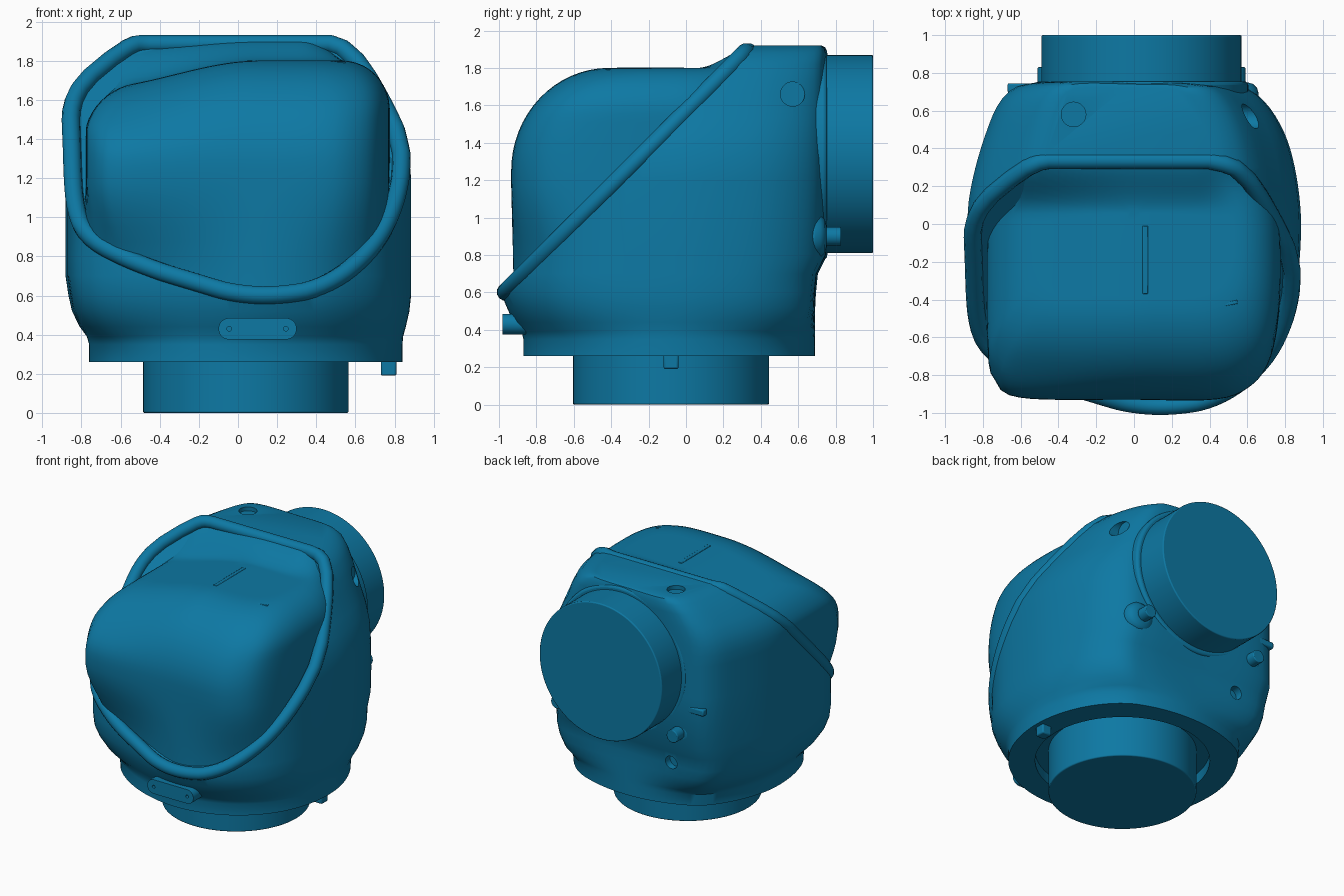
import bpy, bmesh
from math import pi, sqrt, atan2, cos, sin
from mathutils import Vector

if "Cube" in bpy.data.objects:
    bpy.data.objects.remove(bpy.data.objects["Cube"])

N = 128
PLANE = Vector((0, -0.31, 1.25))          # point on the slanted split plane
NORMAL = Vector((0, -1, 1)).normalized()  # points to the cover side


def smooth(t):
    t = max(0.0, min(1.0, t))
    return t * t * (3 - 2 * t)


def outline(pts, c=(0, -0.1)):
    """Closed spline through pts, resampled at N even angles."""
    dense, k = [], len(pts)
    for i in range(k):
        a, b, d, e = (Vector(pts[(i + j) % k]) for j in (-1, 0, 1, 2))
        for s in range(16):
            t = s / 16
            p = 0.5 * (2 * b + (d - a) * t + (2 * a - 5 * b + 4 * d - e) * t * t
                       + (3 * b - a - 3 * d + e) * t ** 3)
            dense.append((atan2(p.y - c[1], p.x - c[0]) % (2 * pi), p))
    dense.sort(key=lambda q: q[0])
    dense = ([(dense[-1][0] - 2 * pi, dense[-1][1])] + dense
             + [(dense[0][0] + 2 * pi, dense[0][1])])
    out, j = [], 0
    for i in range(N):
        ang = 2 * pi * i / N
        while dense[j + 1][0] < ang:
            j += 1
        (a0, p0), (a1, p1) = dense[j], dense[j + 1]
        out.append(p0.lerp(p1, (ang - a0) / max(a1 - a0, 1e-6)))
    return out


def loft(sections):
    bm = bmesh.new()
    rows = [[bm.verts.new(p) for p in s] for s in sections]
    for a, b in zip(rows, rows[1:]):
        for i in range(N):
            j = (i + 1) % N
            bm.faces.new((a[i], a[j], b[j], b[i]))
    bm.faces.new(rows[0][::-1])
    bm.faces.new(rows[-1])
    return bm


def split(bm, **side):
    """Cut on the slanted plane, close the cut, return its points in order."""
    geom = bm.verts[:] + bm.edges[:] + bm.faces[:]
    res = bmesh.ops.bisect_plane(bm, geom=geom, plane_co=PLANE, plane_no=NORMAL, **side)
    edges = [e for e in res['geom_cut'] if isinstance(e, bmesh.types.BMEdge)]
    pts = [v.co.copy() for v in res['geom_cut'] if isinstance(v, bmesh.types.BMVert)]
    bmesh.ops.edgeloop_fill(bm, edges=edges)
    bmesh.ops.recalc_face_normals(bm, faces=bm.faces[:])
    return sorted(pts, key=lambda p: atan2((p.z - 1.25) * 1.41, p.x))


def finish(ob, angle=35):
    bpy.ops.object.select_all(action='DESELECT')
    ob.select_set(True)
    bpy.context.view_layer.objects.active = ob
    bpy.ops.object.shade_smooth_by_angle(angle=angle * pi / 180)
    ob.data.materials.append(paint)
    return ob


def mesh_object(name, bm):
    me = bpy.data.meshes.new(name)
    bm.to_mesh(me)
    bm.free()
    ob = bpy.data.objects.new(name, me)
    bpy.context.collection.objects.link(ob)
    return ob


def cylinder(name, loc, r, depth, axis='Z', bevel=0.0, verts=64):
    rot = {'Z': (0, 0, 0), 'Y': (pi / 2, 0, 0), 'X': (0, pi / 2, 0)}[axis]
    bpy.ops.mesh.primitive_cylinder_add(vertices=verts, radius=r, depth=depth,
                                        location=loc, rotation=rot)
    ob = bpy.context.object
    ob.name = name
    if bevel:
        m = ob.modifiers.new('bevel', 'BEVEL')
        m.width, m.segments = bevel, 3
    return ob


def box(name, loc, size, rot=(0, 0, 0), bevel=0.01):
    bpy.ops.mesh.primitive_cube_add(size=1, location=loc, rotation=rot)
    ob = bpy.context.object
    ob.name, ob.scale = name, size
    bpy.ops.object.transform_apply(location=False, rotation=False, scale=True)
    m = ob.modifiers.new('bevel', 'BEVEL')
    m.width, m.segments = bevel, 2
    return finish(ob)


def cut(target, cutter):
    m = target.modifiers.new('cut', 'BOOLEAN')
    m.operation, m.object, m.solver = 'DIFFERENCE', cutter, 'EXACT'
    bpy.context.view_layer.objects.active = target
    bpy.ops.object.modifier_apply(modifier=m.name)
    bpy.data.objects.remove(cutter)


paint = bpy.data.materials.new('blue_paint')
paint.diffuse_color = (0.004, 0.19, 0.37, 1)
paint.use_nodes = True
paint.node_tree.nodes["Principled BSDF"].inputs["Base Color"].default_value = paint.diffuse_color

# Rear housing: outline scaled level by level, turning into a rounder foot
# (z, left, right, front, back, roundness)
body_line = outline([(0.1, -0.96), (0.42, -0.91), (0.66, -0.75), (0.8, -0.53), (0.86, -0.25),
                     (0.87, 0.1), (0.8, 0.45), (0.65, 0.68), (0.45, 0.74), (0, 0.75),
                     (-0.5, 0.75), (-0.68, 0.68), (-0.79, 0.45), (-0.87, 0.12), (-0.87, -0.2),
                     (-0.85, -0.5), (-0.78, -0.65), (-0.6, -0.76), (-0.28, -0.87)])
foot_line = outline([(0.04 + 0.8 * cos(a), -0.09 + 0.78 * sin(a))
                     for a in [2 * pi * i / 32 for i in range(32)]])
levels = [(0.26, .76, .84, .87, .69, .75), (0.35, .76, .84, .87, .69, .7),
          (0.39, .78, .845, .89, .69, .5), (0.44, .82, .86, .94, .69, .25),
          (0.52, .85, .875, .965, .69, .08), (0.6, .86, .88, .99, .69, 0),
          (0.7, .875, .88, .99, .70, 0), (0.8, .875, .88, .985, .75, 0),
          (1.2, .875, .88, .985, .75, 0), (1.32, .875, .87, .985, .75, 0),
          (1.45, .875, .83, .985, .75, 0), (1.53, .875, .79, .985, .75, 0),
          (1.6, .86, .755, .985, .75, 0), (1.66, .835, .725, .985, .75, 0),
          (1.73, .785, .69, .985, .75, 0), (1.82, .69, .635, .985, .75, 0),
          (1.88, .61, .57, .985, .75, 0), (1.91, .55, .49, .96, .74, 0),
          (1.92, .5, .43, .9, .72, 0)]
sections = []
for z, l, r, f, b, w in levels:
    row = []
    for p, q in zip(body_line, foot_line):
        s = Vector((p.x / 0.87 * (r if p.x > 0 else l),
                    p.y * (b / 0.75 if p.y > 0 else f / 0.96)))
        row.append((*s.lerp(q, w), z))
    sections.append(row)
bm = loft(sections)
rim_pts = split(bm, clear_outer=True)
housing = mesh_object('rear_housing', bm)

# Dimples and the recess around the lower neck
cut(housing, cylinder('cutter', (0.04, -0.08, 0.27), 0.62, 0.14))
cut(housing, cylinder('cutter', (-0.32, 0.58, 1.95), 0.065, 0.12, verts=32))
cut(housing, cylinder('cutter', (0.8, 0.57, 1.66), 0.065, 0.46, 'X', verts=32))
cut(housing, cylinder('cutter', (-0.36, 0.72, 0.62), 0.05, 0.16, 'Y', verts=32))
finish(housing)

# Front cover: narrow at the rim, boxy higher up, rounded over at the top
cover_line = outline([(0, -0.93), (0.42, -0.93), (0.6, -0.87), (0.71, -0.74), (0.765, -0.5),
                      (0.775, -0.15), (0.75, 0.08), (0.65, 0.28), (0.52, 0.45), (0, 0.5),
                      (-0.6, 0.5), (-0.76, 0.35), (-0.775, 0), (-0.775, -0.65),
                      (-0.74, -0.82), (-0.6, -0.92)])


def shape(x, y, z):
    """Tilt the top down to the left and sweep it up to the rim."""
    drop = 0.14 * smooth((0.1 - x) / 0.85) * smooth((z - 1.2) / 0.5)
    drop *= 1 - 0.6 * smooth((y - 0.05) / 0.28)
    lift = 0.11 * smooth((y - 0.06) / 0.3) * smooth((z - 1.4) / 0.4)
    lift *= 1 - smooth((x - 0.32) / 0.3)
    return (x, y, z - drop + lift)


rows = []
heights = [0.5 + 0.075 * i for i in range(10)] + [1.25 + 0.55 * sin(pi / 2 * i / 16) for i in range(17)]
for z in heights:
    t = smooth((z - 0.6) / 0.6)
    u, v = max(0, (z - 1.25) / 0.55), max(0, (z - 1.55) / 0.25)
    fy = 1 - 0.52 / 0.93 * (1 - sqrt(max(0, 1 - u * u)))
    fx = 1 - 0.24 / 0.775 * (1 - sqrt(max(0, 1 - v * v)))
    row = []
    for a, b in zip(body_line, cover_line):
        p = (a * 0.96).lerp(b, t)
        row.append((p.x * fx, p.y * (fy if p.y < 0 else 1), z))
    rows.append(row)
rim = rows[-1]
for k in range(1, 16):
    s = 1 - k / 16
    rows.append([(x * s, 0.05 + (y - 0.05) * s, z) for x, y, z in rim])
bm = loft([[shape(*p) for p in r] for r in rows])
split(bm, clear_inner=True)
finish(mesh_object('front_cover', bm))

# Rounded rim following the split line
path = []
for p in rim_pts:
    q = PLANE + (p - PLANE) * 0.97 + NORMAL * 0.005
    q.z = min(q.z, 1.885)
    if not path or (q - path[-1]).length > 0.025:
        path.append(q)
cu = bpy.data.curves.new('split_rim', 'CURVE')
cu.dimensions, cu.bevel_depth, cu.bevel_resolution = '3D', 0.047, 4
sp = cu.splines.new('POLY')
sp.points.add(len(path) - 1)
for pt, q in zip(sp.points, path):
    pt.co = (*q, 1)
sp.use_cyclic_u = True
sp.use_smooth = True
cu.materials.append(paint)
bpy.context.collection.objects.link(bpy.data.objects.new('split_rim', cu))

# Round necks and the rear collar
finish(cylinder('lower_neck', (0.04, -0.08, 0.2), 0.525, 0.4, bevel=0.008, verts=96))
finish(cylinder('rear_neck', (0.04, 0.8, 1.34), 0.53, 0.4, 'Y', 0.008, 96))
finish(cylinder('rear_collar', (0.04, 0.68, 1.34), 0.565, 0.15, 'Y', 0.02, 96))

# Rear bolts with their bosses
for side, x in (('left', -0.46), ('right', 0.54)):
    finish(cylinder(side + '_boss', (x, 0.65, 0.9), 0.12, 0.2, 'Y', 0.06, 32))
    finish(cylinder(side + '_bolt', (x, 0.76, 0.9), 0.05, 0.14, 'Y', 0.006, 16))

# Rear clip, lower peg and small cover ribs
box('rear_clip', (-0.59, 0.72, 1.1), (0.16, 0.05, 0.05))
box('lower_peg', (0.77, -0.08, 0.25), (0.08, 0.08, 0.12))
box('long_rib', (0.06, -0.19, 1.797), (0.03, 0.36, 0.012), bevel=0.004)
box('short_rib', (0.46, -0.43, 1.785), (0.18, 0.02, 0.02), (0, 0, 0.2), 0.004)

# Front plate: stadium shape with two small holes
bm = bmesh.new()
ends = [(0.1 + sx * 0.145 + 0.055 * sin(a), 0.43 + 0.055 * cos(a))
        for sx, a0 in ((1, 0), (-1, pi)) for a in [a0 + pi * i / 12 for i in range(13)]]
face = bm.faces.new([bm.verts.new((x, -0.98, z)) for x, z in ends])
ext = bmesh.ops.extrude_face_region(bm, geom=[face])
bmesh.ops.translate(bm, vec=(0, 0.16, 0),
                    verts=[v for v in ext['geom'] if isinstance(v, bmesh.types.BMVert)])
bmesh.ops.recalc_face_normals(bm, faces=bm.faces[:])
plate = mesh_object('front_plate', bm)
for x in (-0.045, 0.245):
    cut(plate, cylinder('cutter', (x, -0.98, 0.43), 0.012, 0.06, 'Y', verts=16))
finish(plate)
